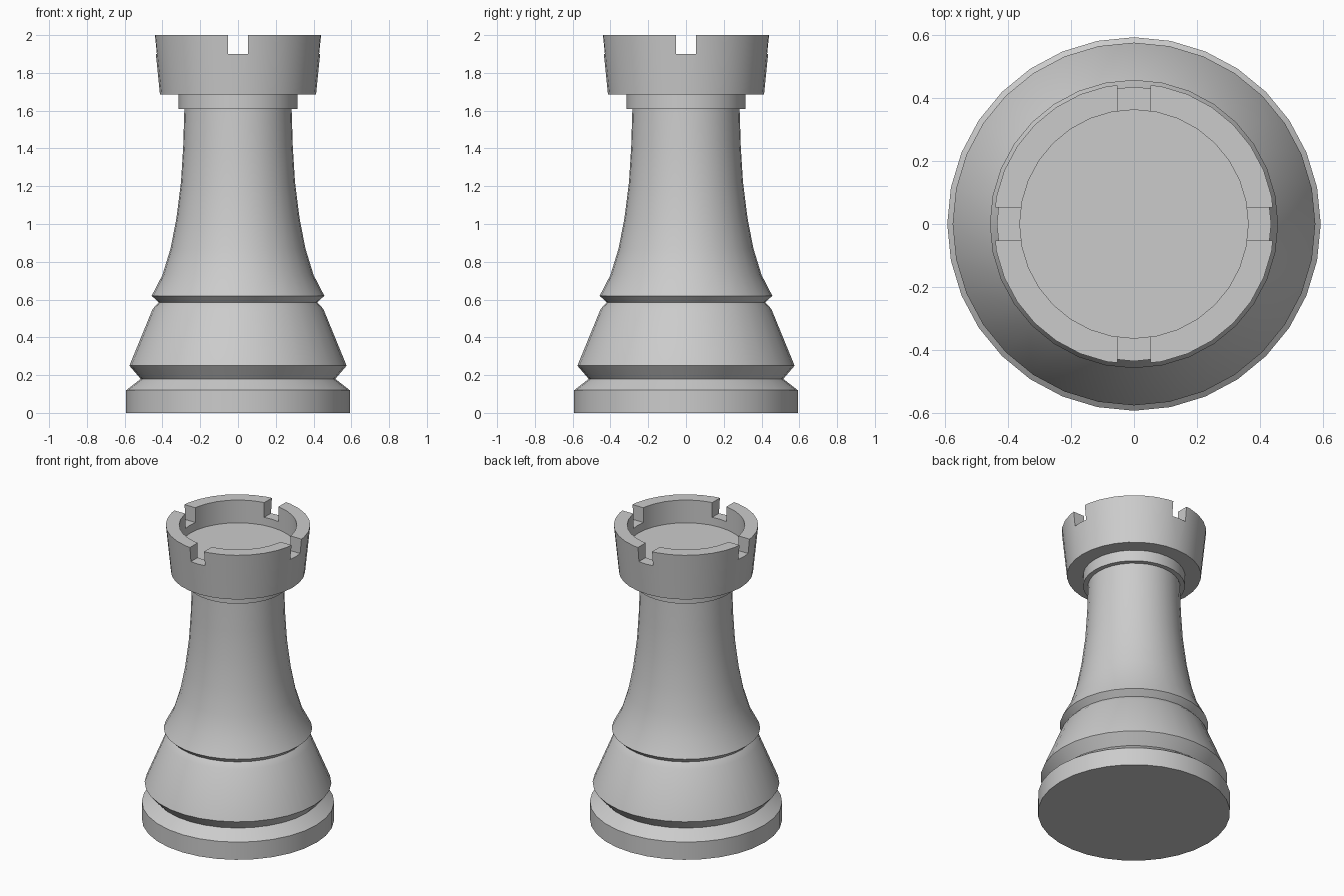
import bpy
import bmesh
from math import radians
from mathutils import Vector

SIDES = 32

cube = bpy.data.objects.get("Cube")
if cube:
    bpy.data.objects.remove(cube, do_unlink=True)

grey = bpy.data.materials.new("plain grey")
grey.use_nodes = True
grey.diffuse_color = (0.6, 0.6, 0.6, 1)
grey.node_tree.nodes["Principled BSDF"].inputs["Base Color"].default_value = grey.diffuse_color


def make_object(name, bm):
    mesh = bpy.data.meshes.new(name)
    bm.to_mesh(mesh)
    bm.free()
    obj = bpy.data.objects.new(name, mesh)
    bpy.context.collection.objects.link(obj)
    mesh.materials.append(grey)
    return obj


def select(obj):
    bpy.ops.object.select_all(action='DESELECT')
    obj.select_set(True)
    bpy.context.view_layer.objects.active = obj


def smooth(obj):
    select(obj)
    bpy.ops.object.shade_smooth_by_angle(angle=radians(30))


def lathe(name, profile):
    """Stack rings of (radius, height); a zero radius closes the end with a disc."""
    bm = bmesh.new()
    rings = []
    for radius, z in profile:
        if radius:
            ring = bmesh.ops.create_circle(bm, segments=SIDES, radius=radius)["verts"]
            bmesh.ops.translate(bm, verts=ring, vec=Vector((0, 0, z)))
            rings.append(ring)
    for low, high in zip(rings, rings[1:]):
        for i in range(SIDES):
            j = (i + 1) % SIDES
            bm.faces.new((low[i], low[j], high[j], high[i]))
    if not profile[0][0]:
        bm.faces.new(rings[0][::-1])
    if not profile[-1][0]:
        bm.faces.new(rings[-1])
    bmesh.ops.recalc_face_normals(bm, faces=bm.faces)
    return make_object(name, bm)


# Foot disc with its sloped shoulder
base = lathe("base", [(0, 0), (0.592, 0), (0.592, 0.12), (0.515, 0.18)])

# Flared skirt between the two grooves
skirt = lathe("skirt", [(0.515, 0.18), (0.575, 0.25), (0.452, 0.55), (0.42, 0.585)])

# Curved shaft with its lower lip
shaft = lathe("shaft", [(0.42, 0.585), (0.457, 0.62), (0.4, 0.73), (0.357, 0.87),
                        (0.326, 1.03), (0.302, 1.22), (0.29, 1.41), (0.284, 1.61)])

# Collar under the turret
collar = lathe("collar", [(0.284, 1.61), (0.314, 1.61), (0.314, 1.685)])

# Turret with a recessed floor
turret = lathe("turret", [(0, 1.685), (0.413, 1.685), (0.445, 2),
                          (0.362, 2), (0.362, 1.845), (0, 1.845)])

# Four battlement notches, cut by two crossing bars
for size in ((0.106, 2, 0.4), (2, 0.106, 0.4)):
    bm = bmesh.new()
    bmesh.ops.create_cube(bm, size=1)
    bmesh.ops.scale(bm, verts=bm.verts, vec=size)
    bmesh.ops.translate(bm, verts=bm.verts, vec=(0, 0, 2.1))
    cutter = make_object("notch_cutter", bm)
    cutter.hide_render = True
    cut = turret.modifiers.new("notch", 'BOOLEAN')
    cut.operation = 'DIFFERENCE'
    cut.solver = 'EXACT'
    cut.object = cutter
    select(turret)
    bpy.ops.object.modifier_apply(modifier=cut.name)
    bpy.data.objects.remove(cutter, do_unlink=True)

for part in (base, skirt, shaft, collar, turret):
    smooth(part)
